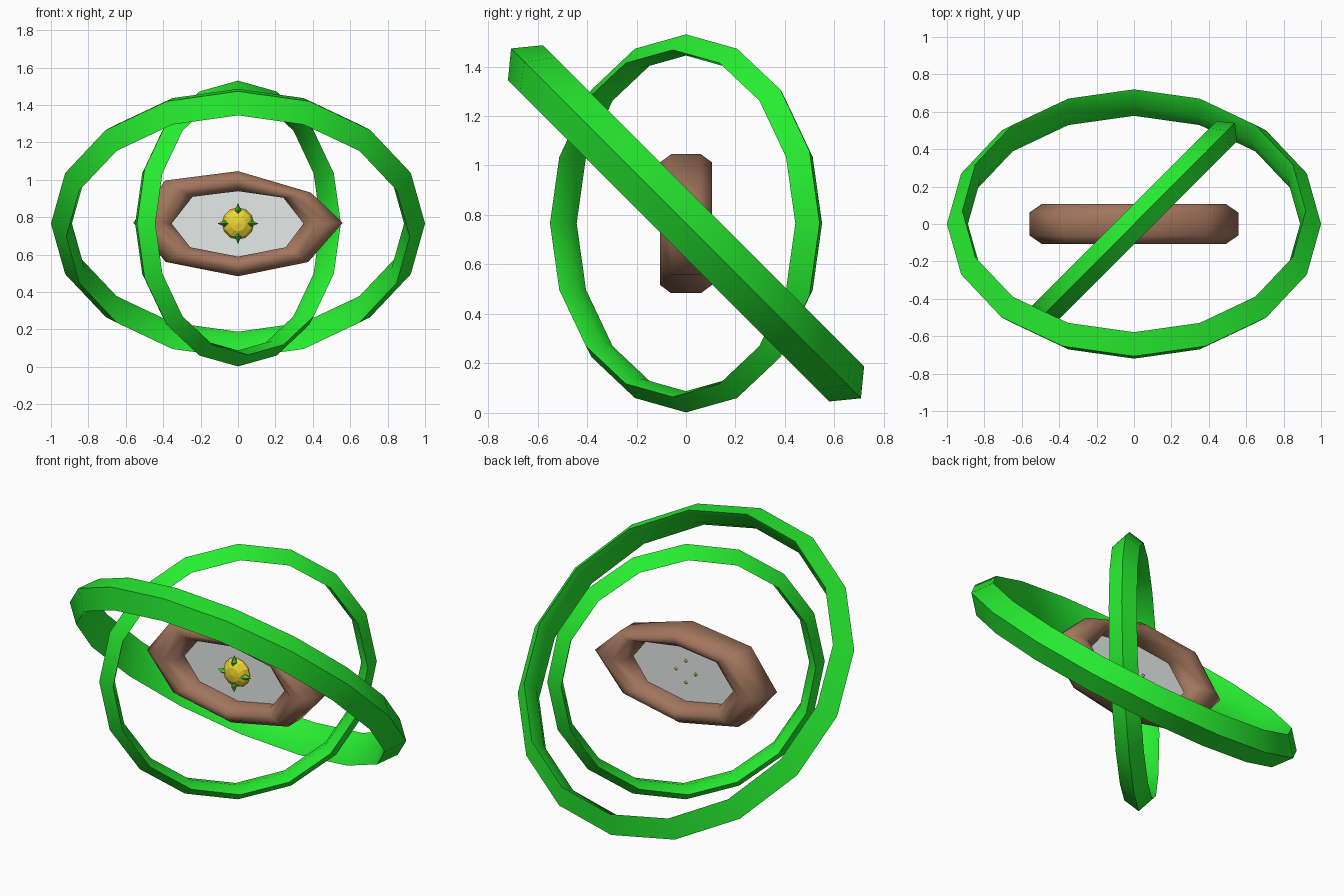
import bpy, bmesh
from math import sin, cos, pi, radians
from mathutils import Matrix, Vector

if "Cube" in bpy.data.objects:
    bpy.data.objects.remove(bpy.data.objects["Cube"])

CZ = 0.766  # height of the common centre


def material(name, rgb):
    m = bpy.data.materials.new(name)
    m.diffuse_color = (*rgb, 1)
    m.use_nodes = True
    m.node_tree.nodes["Principled BSDF"].inputs["Base Color"].default_value = m.diffuse_color
    return m


GREEN = material("bright_green", (0.02, 0.85, 0.03))
BROWN = material("brown", (0.36, 0.18, 0.11))
PALE = material("pale_glass", (0.78, 0.82, 0.80))
YELLOW = material("yellow", (0.85, 0.68, 0.03))
LEAF = material("leaf_green", (0.08, 0.6, 0.03))


def make(name, verts, faces, mat, angle=None):
    me = bpy.data.meshes.new(name)
    me.from_pydata([tuple(v) for v in verts], [], faces)
    bm = bmesh.new()
    bm.from_mesh(me)
    bmesh.ops.recalc_face_normals(bm, faces=bm.faces)
    bm.to_mesh(me)
    bm.free()
    ob = bpy.data.objects.new(name, me)
    bpy.context.collection.objects.link(ob)
    me.materials.append(mat)
    if angle:
        bpy.context.view_layer.objects.active = ob
        ob.select_set(True)
        bpy.ops.object.shade_smooth_by_angle(angle=radians(angle))
        ob.select_set(False)
    return ob


def closed_tube(name, sections, mat, angle):
    """Join a closed loop of closed cross-sections."""
    n, k = len(sections), len(sections[0])
    faces = [(i * k + j, i * k + (j + 1) % k,
              (i + 1) % n * k + (j + 1) % k, (i + 1) % n * k + j)
             for i in range(n) for j in range(k)]
    return make(name, [v for s in sections for v in s], faces, mat, angle)


# Two orbit rings: same 16-sided hoop with a diamond section
SECTION = [(1.0, 0), (0.918, 0.1), (0.888, 0), (0.918, -0.1)]


def hoop(name, size, rot):
    secs = []
    for i in range(16):
        a = 2 * pi * i / 16
        secs.append([rot @ Vector((u * cos(a), v, u * sin(a))) * size
                     + Vector((0, 0, CZ)) for u, v in SECTION])
    closed_tube(name, secs, GREEN, 60)


hoop("tilted_outer_ring", 1.0, Matrix.Rotation(radians(45), 3, 'X'))
hoop("upright_inner_ring", 0.764, Matrix.Rotation(radians(45), 3, 'Z'))

# Brown oval frame: outer and inner outlines (x, z), blended through the section
OUTER = [(0.56, 0.004), (0.39, 0.165), (0, 0.28), (-0.39, 0.23),
         (-0.56, 0.004), (-0.387, -0.205), (0, -0.282), (0.375, -0.206)]
INNER = [(0.35, 0), (0.243, 0.138), (0, 0.173), (-0.243, 0.143),
         (-0.355, 0), (-0.255, -0.127), (0, -0.177), (0.255, -0.127)]
FRAME = [(0, -0.06), (0.32, -0.106), (0.68, -0.106), (1, -0.06),
         (1, 0.06), (0.68, 0.106), (0.32, 0.106), (0, 0.06)]
frame = []
for (ox, oz), (ix, iz) in zip(OUTER, INNER):
    frame.append([(ox + (ix - ox) * t, y, CZ + oz + (iz - oz) * t)
                  for t, y in FRAME])
closed_tube("oval_frame", frame, BROWN, 60)

# Pale pane filling the frame
make("pane", [(x * 1.04, 0, CZ + z * 1.04) for x, z in INNER],
     [tuple(range(8))], PALE)

# Yellow flower head: flattened low-poly dome on the front of the pane
bm = bmesh.new()
bmesh.ops.create_uvsphere(bm, u_segments=12, v_segments=6, radius=0.085)
dome = bpy.data.meshes.new("flower_head")
bm.transform(Matrix.Translation((0, -0.01, CZ))
             @ Matrix.Diagonal((1, 0.6, 1, 1)) @ Matrix.Rotation(pi / 2, 4, 'X'))
bmesh.ops.bisect_plane(bm, geom=bm.verts[:] + bm.edges[:] + bm.faces[:],
                       plane_co=(0, -0.005, 0), plane_no=(0, 1, 0), clear_outer=True)
bm.to_mesh(dome)
bm.free()
dome.materials.append(YELLOW)
bpy.context.collection.objects.link(bpy.data.objects.new("flower_head", dome))


def octahedron(name, centre, r_along, r_across, r_y, ang, mat):
    d, s = Vector((cos(ang), 0, sin(ang))), Vector((-sin(ang), 0, cos(ang)))
    c, y = Vector(centre), Vector((0, 1, 0))
    verts = [c + d * r_along, c + s * r_across, c - d * r_along,
             c - s * r_across, c + y * r_y, c - y * r_y]
    faces = [(i, (i + 1) % 4, t) for i in range(4) for t in (4, 5)]
    make(name, verts, faces, mat)


# Four green leaves, each with a small yellow peg showing behind the pane
for i in range(4):
    a = i * pi / 2
    octahedron(f"leaf_{i + 1}", (0.07 * cos(a), -0.035, CZ + 0.07 * sin(a)),
               0.04, 0.017, 0.027, a, LEAF)
    octahedron(f"peg_{i + 1}", (0.065 * cos(a), -0.01, CZ + 0.065 * sin(a)),
               0.02, 0.02, 0.022, a, YELLOW)
